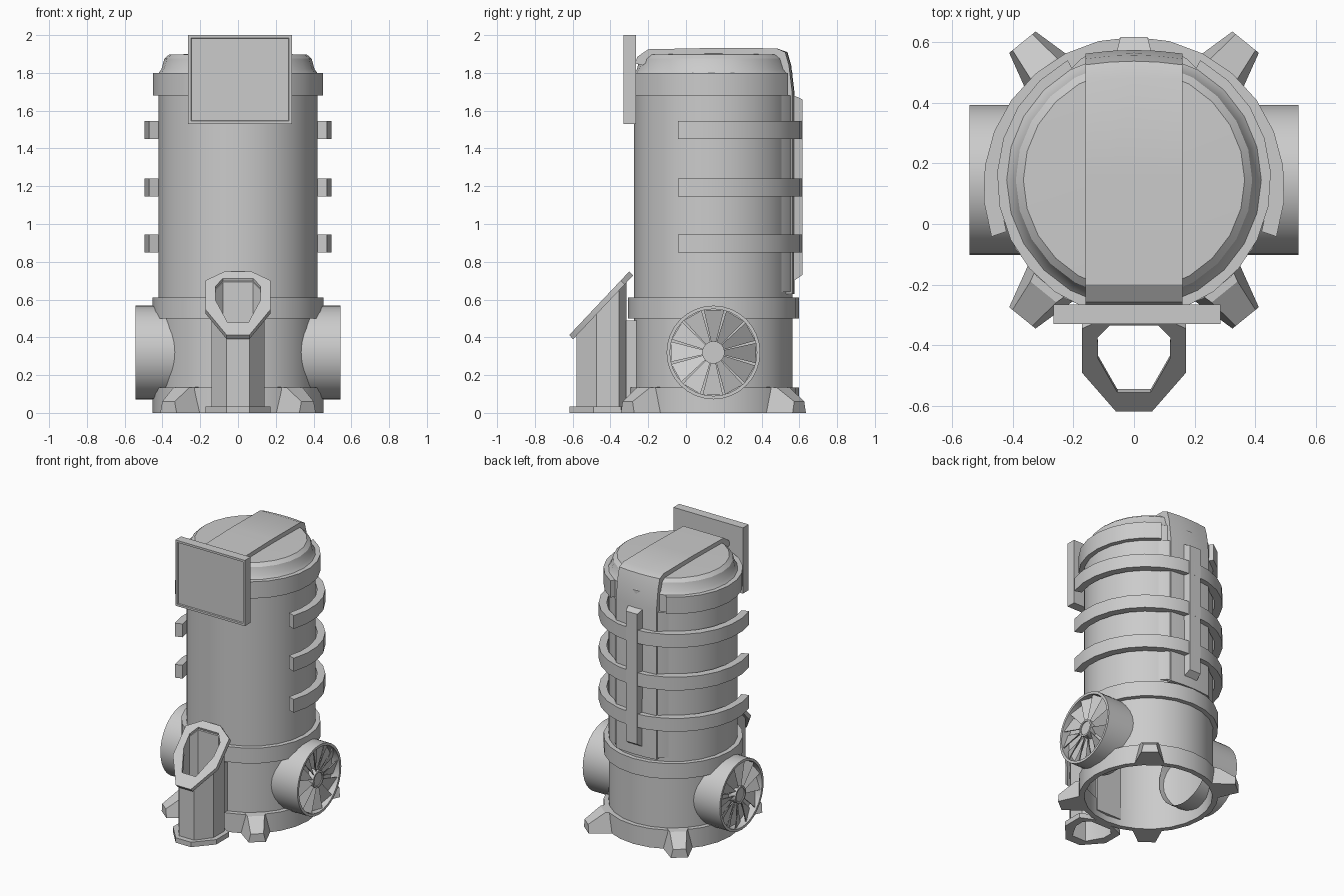
import bpy, bmesh
from math import sin, cos, radians, pi
from mathutils import Vector

if "Cube" in bpy.data.objects:
    bpy.data.objects.remove(bpy.data.objects["Cube"])

CY = 0.145  # y of the body axis


def finish(name, bm, angle=32):
    bmesh.ops.recalc_face_normals(bm, faces=bm.faces)
    me = bpy.data.meshes.new(name)
    bm.to_mesh(me)
    bm.free()
    me.shade_smooth()
    me.set_sharp_from_angle(angle=radians(angle))
    ob = bpy.data.objects.new(name, me)
    bpy.context.collection.objects.link(ob)
    return ob


def loft(name, loops, closed=True, cyclic=False, caps=False):
    """Skin a list of equal-length point loops."""
    bm = bmesh.new()
    vs = [[bm.verts.new(p) for p in l] for l in loops]
    n, m = len(vs), len(vs[0])
    for i in range(n if cyclic else n - 1):
        a, b = vs[i], vs[(i + 1) % n]
        for j in range(m if closed else m - 1):
            k = (j + 1) % m
            bm.faces.new((a[j], a[k], b[k], b[j]))
    if caps:
        bm.faces.new(vs[0])
        bm.faces.new(vs[-1])
    bmesh.ops.remove_doubles(bm, verts=bm.verts, dist=1e-5)
    return finish(name, bm)


def lathe(name, profile, n=24, a0=0, a1=360, cy=CY, solid=True):
    """Turn an (r, z) profile about the vertical body axis."""
    full = a1 - a0 >= 360
    angs = [radians(a0 + (a1 - a0) * i / n) for i in range(n if full else n + 1)]
    loops = [[(r * cos(a), cy + r * sin(a), z) for r, z in profile] for a in angs]
    return loft(name, loops, solid, full, solid and not full)


def band(r0, r1, z0, z1):
    return [(r0, z0), (r1, z0), (r1, z1), (r0, z1)]


def box(name, x0, x1, y0, y1, z0, z1):
    return loft(name, [[(x0, y0, z), (x1, y0, z), (x1, y1, z), (x0, y1, z)]
                       for z in (z0, z1)], caps=True)


# Hollow body shell with chamfered cap, open underneath
lathe("body_shell", [(.42, 0), (.42, 1.8), (.405, 1.82), (.39, 1.875),
                     (.365, 1.897), (0, 1.905)], solid=False)
lathe("base_ring", band(.415, .452, 0, .135))
lathe("waist_ring", band(.415, .452, .5, .61))
lathe("collar_right", band(.40, .452, 1.68, 1.8), 9, -69, 61)
lathe("collar_left", band(.40, .452, 1.68, 1.8), 9, 119, 249)

# Wrap-round guard hoops
for i, z in enumerate((.85, 1.145, 1.45)):
    lathe("guard_hoop_%d" % (i + 1), band(.445, .497, z, z + .095), 16, -19, 199, cy=.12)

# Raised strip over the cap and down the back
strip = [(-.268, 1.85), (-.258, 1.885), (-.2, 1.925), (.15, 1.932), (.48, 1.93),
         (.525, 1.91), (.545, 1.84), (.562, 1.7), (.562, .63)]
inner = [(.50, .63), (.50, 1.7), (.48, 1.84), (.44, 1.86), (-.2, 1.86), (-.23, 1.84)]
loops = []
for x in (-.16, -.08, 0, .08, .16):
    bulge = .012 * (1 - (x / .16) ** 2)
    loops.append([(x, y + (bulge if y > .5 else 0), z) for y, z in strip]
                 + [(x, y, z) for y, z in inner])
loft("top_and_back_strip", loops, caps=True)
# Narrow bevelled shoulders either side of the back strip
for s in (-1, 1):
    loft("back_shoulder", [[(s * .15, .50, z), (s * .16, .553, z),
                            (s * .175, .545, z), (s * .215, .505, z)]
                           for z in (.64, 1.68)], caps=True)

# Spine bar on the back, tapered outward
bar = [(.55, 1.69, .062), (.616, 1.66, .045), (.616, .73, .045), (.515, .662, .062)]
loft("spine_bar", [[(s * w, y, z) for y, z, w in bar] for s in (-1, 1)], caps=True)

# Feet, wide at the ring and sloping outward
for i, a in enumerate((51, 129, 231, 309)):
    d = Vector((cos(radians(a)), sin(radians(a)), 0))
    t = Vector((-d.y, d.x, 0))
    c = Vector((0, CY, 0))

    def section(r, w, wt, h):
        up = Vector((0, 0, h))
        return [c + d * r - t * w, c + d * r + t * w,
                c + d * r + t * wt + up, c + d * r - t * wt + up]
    loft("foot_%d" % (i + 1), [section(.42, .10, .07, .137), section(.475, .085, .055, .135),
                               section(.585, .056, .042, .06)], caps=True)

# Side fan pods
PZ, PR = .32, .248


def pod_ring(s, x, r, n=32):
    return [(s * x, CY + r * cos(2 * pi * i / n), PZ + r * sin(2 * pi * i / n)) for i in range(n)]


for s, side in ((1, "right"), (-1, "left")):
    loft("fan_pod_" + side, [pod_ring(s, x, r) for x, r in
                             ((.30, PR), (.542, PR), (.542, .23), (.48, .23), (.48, .001))])
    loft("fan_hub_" + side, [pod_ring(s, x, r, 16) for x, r in
                             ((.46, .06), (.535, .06), (.535, .048), (.528, .048), (.528, .001))])
    bm = bmesh.new()
    for k in range(12):
        a = 2 * pi * k / 12
        pts = []
        for r, da, x in ((.05, -.25, .492), (.231, -.25, .492),
                         (.231, .22, .53), (.05, .22, .53)):
            pts.append(Vector((s * x, CY + r * cos(a + da), PZ + r * sin(a + da))))
        f = [bm.verts.new(p) for p in pts]
        b = [bm.verts.new(p - Vector((s * .008, 0, 0))) for p in pts]
        bm.faces.new(f)
        bm.faces.new(b[::-1])
        for j in range(4):
            q = (j + 1) % 4
            bm.faces.new((f[j], b[j], b[q], f[q]))
    finish("fan_blades_" + side, bm)

# Front intake chute: slanted hollow tube with rim and foot flange
def outline(half, zf, dy=0, dz=0):
    pts = half + [(-x, y) for x, y in reversed(half)]
    return [(x, y + dy, zf(y) + dz) for x, y in pts]


def slant(y):
    return .41 + 1.06 * (y + .62)


def flat(y):
    return 0


wide = [(.06, -.618), (.172, -.49), (.172, -.345), (.07, -.30)]
tube = [(.06, -.58), (.14, -.475), (.14, -.355), (.08, -.315)]
hole = [(.055, -.555), (.118, -.445), (.12, -.375), (.08, -.335)]
loft("chute_tube", [outline(tube, flat), outline(tube, slant, 0, -.02),
                    outline(hole, slant, 0, -.02), outline(hole, flat)], cyclic=True)
loft("chute_rim", [outline(wide, slant, .02, -.022), outline(wide, slant),
                   outline(hole, slant), outline(hole, slant, .01, -.03)], cyclic=True)
loft("chute_flange", [outline(wide, flat), outline(wide, flat, 0, .035),
                      outline(hole, flat, 0, .035), outline(hole, flat)], cyclic=True)
box("chute_mount", -.1, .1, -.318, -.25, .045, .49)

# Display panel with a thin raised border
def frame(d, y):
    return [(-.265 + d, y, 1.53 + d), (.285 - d, y, 1.53 + d),
            (.285 - d, y, 2 - d), (-.265 + d, y, 2 - d)]


loft("display_panel", [frame(0, -.265), frame(0, -.33), frame(.015, -.33),
                       frame(.018, -.322)], caps=True)
